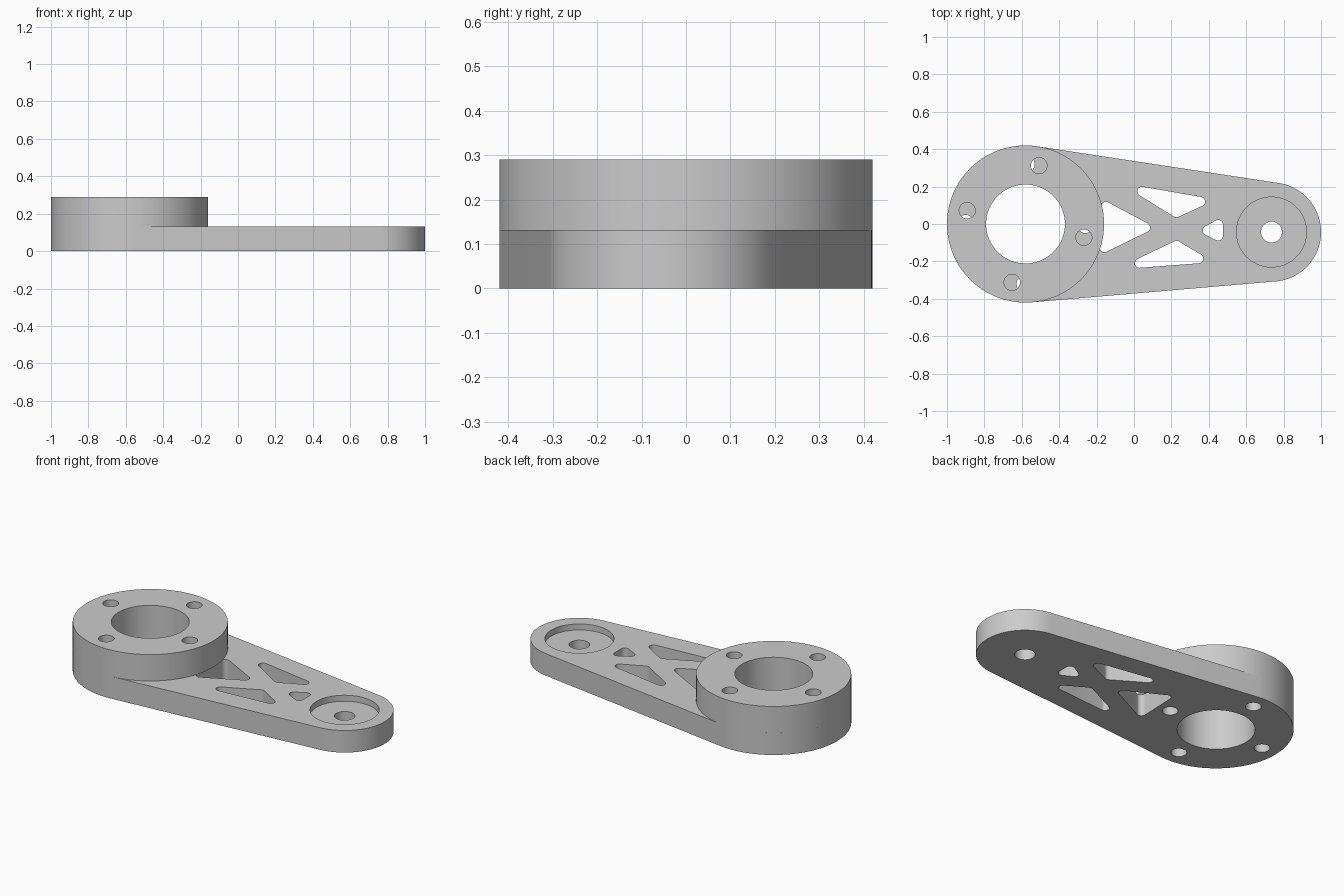
import bpy, bmesh, math
from mathutils import Vector

cube = bpy.data.objects.get("Cube")
if cube:
    bpy.data.objects.remove(cube, do_unlink=True)

grey = bpy.data.materials.new("plain grey")
grey.use_nodes = True
colour = (0.6, 0.6, 0.6, 1)
grey.diffuse_color = colour
grey.node_tree.nodes["Principled BSDF"].inputs["Base Color"].default_value = colour

HUB, TIP = Vector((-0.58, 0)), Vector((0.735, -0.043))
HUB_R, TIP_R = 0.42, 0.265
PLATE_TOP, RING_TOP = 0.132, 0.29


def rounded_outline(discs, steps=96):
    """Outline of the belt stretched round discs given as (centre, radius)."""
    points = []
    for i in range(steps):
        a = math.tau * i / steps
        d = Vector((math.cos(a), math.sin(a)))
        c, r = max(discs, key=lambda disc: disc[0].dot(d) + disc[1])
        points.append(c + d * r)
    return points


def prism(name, outline, z0, z1):
    bm = bmesh.new()
    base = bm.faces.new([bm.verts.new((p.x, p.y, z0)) for p in outline])
    top = bmesh.ops.extrude_face_region(bm, geom=[base])["geom"]
    bmesh.ops.translate(bm, vec=(0, 0, z1 - z0),
                        verts=[v for v in top if isinstance(v, bmesh.types.BMVert)])
    bmesh.ops.recalc_face_normals(bm, faces=bm.faces)
    mesh = bpy.data.meshes.new(name)
    bm.to_mesh(mesh)
    bm.free()
    mesh.materials.append(grey)
    obj = bpy.data.objects.new(name, mesh)
    bpy.context.collection.objects.link(obj)
    return obj


def disc(name, centre, radius, z0, z1, steps=96):
    return prism(name, rounded_outline([(centre, radius)], steps), z0, z1)


def carve(obj, cutters):
    """Subtract the cutters for good, then remove them."""
    for cutter in cutters:
        cutter.hide_render = True
        mod = obj.modifiers.new("cut", 'BOOLEAN')
        mod.operation, mod.solver, mod.object = 'DIFFERENCE', 'EXACT', cutter
    graph = bpy.context.evaluated_depsgraph_get()
    mesh = bpy.data.meshes.new_from_object(obj.evaluated_get(graph))
    obj.modifiers.clear()
    obj.data = mesh
    mesh.name = obj.name
    for cutter in cutters:
        bpy.data.objects.remove(cutter, do_unlink=True)
    bpy.ops.object.select_all(action='DESELECT')
    obj.select_set(True)
    bpy.context.view_layer.objects.active = obj
    bpy.ops.object.shade_smooth_by_angle(angle=math.radians(30))


def hub_cutters(first_angle):
    """Central bore and four bolt holes."""
    cutters = [disc("bore_cutter", HUB, 0.211, -1, 1)]
    for i in range(4):
        a = math.radians(first_angle + 90 * i)
        centre = HUB + 0.32 * Vector((math.cos(a), math.sin(a)))
        cutters.append(disc("bolt_cutter", centre, 0.043, -1, 1, 40))
    return cutters


# Tapered arm plate with truss windows, bolt holes and a bearing recess
arm_plate = prism("arm_plate", rounded_outline([(HUB, HUB_R), (TIP, TIP_R)], 160),
                  0, PLATE_TOP)
windows = [
    [(0.043, 0.174), (0.355, 0.12), (0.227, 0.061)],
    [(0.03, -0.209), (0.345, -0.185), (0.227, -0.115)],
    [(-0.15, 0.094), (0.061, -0.019), (-0.158, -0.126)],
    [(0.393, -0.035), (0.45, -0.003), (0.45, -0.064)],
]
cutters = hub_cutters(-1)
for corners in windows:
    outline = rounded_outline([(Vector(c), 0.025) for c in corners], 48)
    cutters.append(prism("window_cutter", outline, -1, 1))
cutters.append(disc("recess_cutter", TIP, 0.187, PLATE_TOP - 0.036, 1))
cutters.append(disc("tip_hole_cutter", TIP, 0.056, -1, 1, 48))
carve(arm_plate, cutters)

# Raised mounting ring, its bolt holes turned slightly from those in the plate
mounting_ring = disc("mounting_ring", HUB, HUB_R, PLATE_TOP, RING_TOP, 128)
carve(mounting_ring, hub_cutters(-13))
